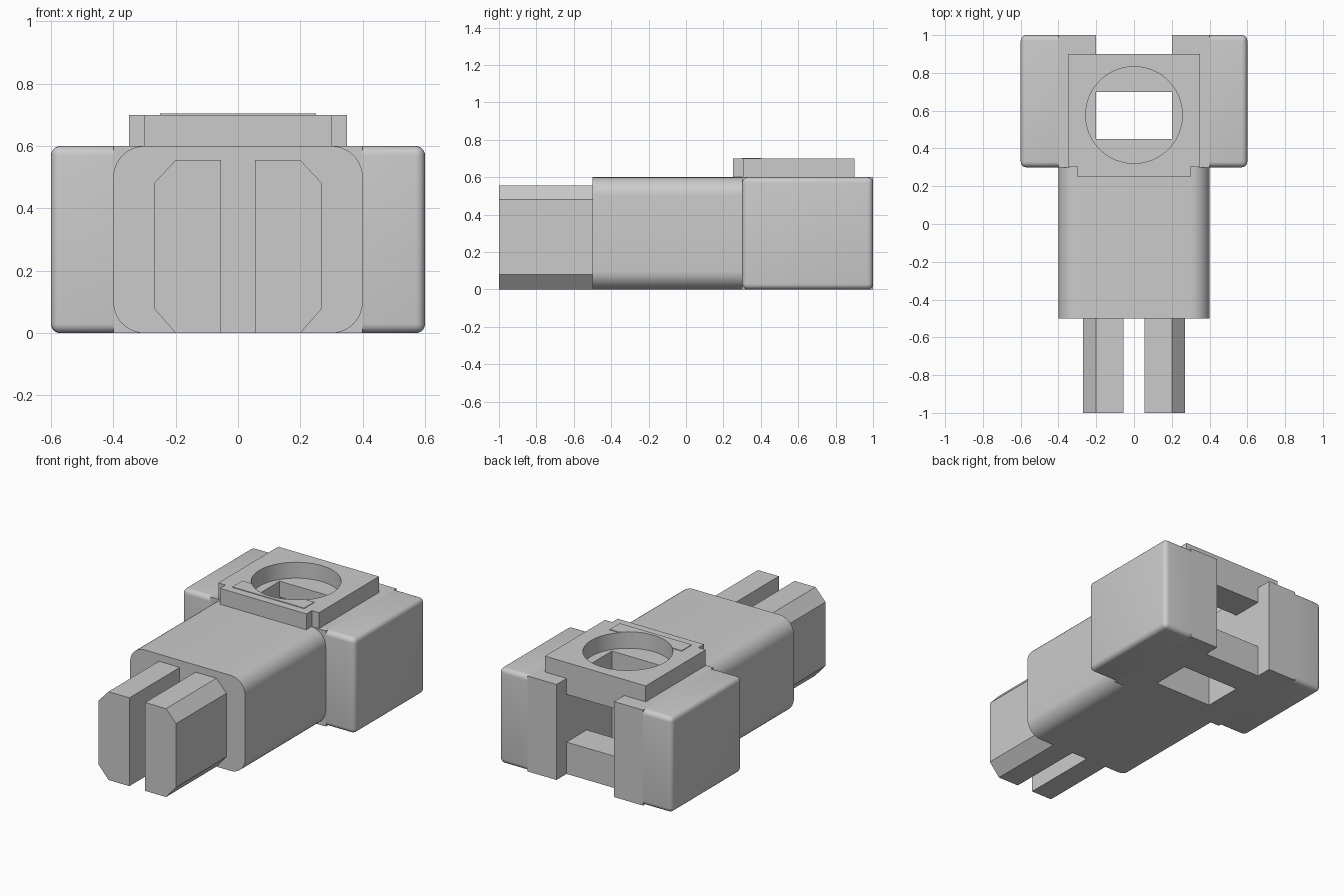
import bpy
import bmesh
import math
from mathutils import Matrix, Vector

if "Cube" in bpy.data.objects:
    bpy.data.objects.remove(bpy.data.objects["Cube"], do_unlink=True)

# Single grey plastic
GREY = (0.6, 0.6, 0.6, 1)
grey = bpy.data.materials.new("grey_plastic")
grey.use_nodes = True
grey.diffuse_color = GREY
grey.node_tree.nodes["Principled BSDF"].inputs["Base Color"].default_value = GREY


def finish(name, bm):
    bmesh.ops.recalc_face_normals(bm, faces=bm.faces)
    mesh = bpy.data.meshes.new(name)
    bm.to_mesh(mesh)
    bm.free()
    mesh.materials.append(grey)
    obj = bpy.data.objects.new(name, mesh)
    bpy.context.collection.objects.link(obj)
    return obj


def box_mesh(low, high):
    low, high = Vector(low), Vector(high)
    bm = bmesh.new()
    place = Matrix.Translation((low + high) / 2) @ Matrix.Diagonal((*(high - low), 1))
    bmesh.ops.create_cube(bm, size=1, matrix=place)
    return bm


def box(name, low, high):
    return finish(name, box_mesh(low, high))


def prism(name, points, direction):
    """Extrude a closed outline along a direction."""
    bm = bmesh.new()
    face = bm.faces.new([bm.verts.new(p) for p in points])
    ext = bmesh.ops.extrude_face_region(bm, geom=[face], use_keep_orig=True)
    moved = [v for v in ext["geom"] if isinstance(v, bmesh.types.BMVert)]
    bmesh.ops.translate(bm, verts=moved, vec=direction)
    return finish(name, bm)


def cut(target, cutters):
    bpy.context.view_layer.objects.active = target
    for cutter in cutters:
        cutter.hide_render = True
        mod = target.modifiers.new("cut", "BOOLEAN")
        mod.operation = "DIFFERENCE"
        mod.solver = "EXACT"
        mod.object = cutter
        bpy.ops.object.modifier_apply(modifier=mod.name)
    for cutter in cutters:
        bpy.data.objects.remove(cutter, do_unlink=True)


def smooth(obj, degrees):
    bpy.ops.object.select_all(action="DESELECT")
    obj.select_set(True)
    bpy.context.view_layer.objects.active = obj
    bpy.ops.object.shade_smooth_by_angle(angle=math.radians(degrees))


# Long body with rounded lengthwise edges
bm = box_mesh((-0.4, -0.5, 0), (0.4, 0.3, 0.6))
lengthwise = [e for e in bm.edges if abs(e.verts[0].co.y - e.verts[1].co.y) > 0.5]
bmesh.ops.bevel(bm, geom=lengthwise, offset=0.1, segments=10, profile=0.5, affect="EDGES")
smooth(finish("body", bm), 30)

# Head with rear notch, vertical shaft and rear window
head = box("head", (-0.4, 0.3, 0), (0.4, 1, 0.6))
cut(head, [
    box("notch_cutter", (-0.2, 0.9, -0.1), (0.2, 1.1, 0.7)),
    box("shaft_cutter", (-0.2, 0.45, -0.1), (0.2, 0.7, 0.7)),
    box("window_cutter", (-0.2, 0.6, 0.2), (0.2, 0.95, 0.5)),
])

# Side blocks and chamfered prongs, one per side
for side, word in ((-1, "right"), (1, "left")):
    ends = sorted((0.4 * side, 0.6 * side))
    bm = box_mesh((ends[0], 0.3, 0), (ends[1], 1, 0.6))
    outer = [e for e in bm.edges if max(abs(v.co.x) for v in e.verts) > 0.5]
    bmesh.ops.bevel(bm, geom=outer, offset=0.03, segments=5, profile=0.5, affect="EDGES")
    smooth(finish(word + "_side_block", bm), 40)

    outline = [(0.055, 0), (0.2, 0), (0.27, 0.08), (0.27, 0.48), (0.2, 0.555), (0.055, 0.555)]
    prism(word + "_prong", [(x * side, -1, z) for x, z in outline], (0, 0.5, 0))

# Stepped top plate with a round opening, and a thin raised strip
half = [(0.3, 0.25), (0.3, 0.305), (0.35, 0.305), (0.35, 0.9)]
outline = half + [(-x, y) for x, y in reversed(half)]
plate = prism("top_plate", [(x, y, 0.6) for x, y in outline], (0, 0, 0.1))
strip = box("raised_strip", (-0.25, 0.3, 0.7), (0.25, 0.4, 0.704))
for part in (plate, strip):
    bm = bmesh.new()
    bmesh.ops.create_cone(bm, cap_ends=True, segments=64, radius1=0.256, radius2=0.256,
                          depth=0.6, matrix=Matrix.Translation((0, 0.577, 0.65)))
    cut(part, [finish("round_cutter", bm)])
    smooth(part, 30)
